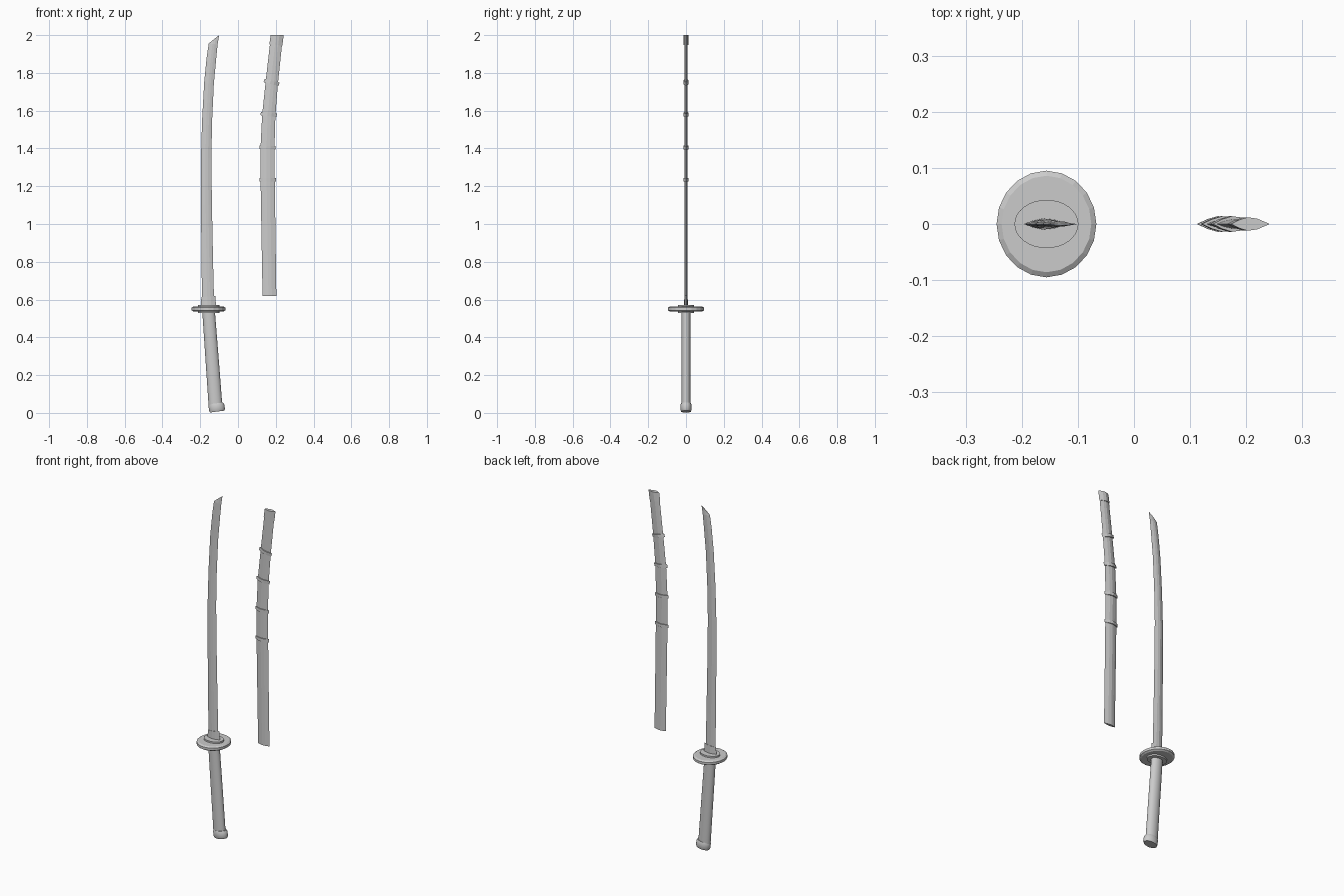
import bpy, math

# Cross-sections: u runs across the width (-1..1), v across the thickness
LENS = [(-1, 0), (-.6, -.6), (-.15, -1), (.35, -.8), (1, 0), (.35, .8), (-.15, 1), (-.6, .6)]


def circle(n):
    return [(math.cos(2 * math.pi * i / n), math.sin(2 * math.pi * i / n)) for i in range(n)]


def loft(name, sections, profile, smooth=False):
    """Skin a profile through sections (left x, left z, right x, right z, half thickness)."""
    verts, faces, n = [], [], len(profile)
    for xl, zl, xr, zr, t in sections:
        for u, v in profile:
            f = (u + 1) / 2
            verts.append((xl + (xr - xl) * f, v * t, zl + (zr - zl) * f))
    for s in range(len(sections) - 1):
        for i in range(n):
            a, b = s * n + i, s * n + (i + 1) % n
            faces.append((a, b, b + n, a + n))
    faces.append(tuple(range(n))[::-1])
    faces.append(tuple(range(len(verts) - n, len(verts))))
    mesh = bpy.data.meshes.new(name)
    mesh.from_pydata(verts, [], faces)
    obj = bpy.data.objects.new(name, mesh)
    bpy.context.collection.objects.link(obj)
    if smooth:
        bpy.ops.object.select_all(action='DESELECT')
        obj.select_set(True)
        bpy.context.view_layer.objects.active = obj
        bpy.ops.object.shade_smooth_by_angle(angle=math.radians(35))
    return obj


def disc(name, rings, n):
    """Stack of flat ovals (x radius, y radius, z) around the sword axis."""
    cx = -.156
    loft(name, [(cx - rx, z, cx + rx, z, ry) for rx, ry, z in rings], circle(n))


# Blade with slanted tip
loft("blade", [
    (-.190, .56, -.126, .56, .007),
    (-.193, .80, -.132, .80, .007),
    (-.196, 1.10, -.138, 1.10, .007),
    (-.196, 1.35, -.141, 1.35, .007),
    (-.190, 1.55, -.137, 1.55, .0065),
    (-.179, 1.75, -.128, 1.74, .006),
    (-.166, 1.88, -.116, 1.87, .006),
    (-.155, 1.955, -.108, 1.95, .005),
    (-.155, 1.956, -.100, 2.0, .002)], LENS)

# Blade collar
loft("blade_collar", [(-.197, .56, -.116, .56, .010), (-.194, .612, -.120, .62, .009)], LENS)

# Guard and its washers
disc("guard", [(.080, .086, .537), (.089, .095, .543), (.089, .095, .557), (.080, .086, .563)], 20)
disc("guard_washers", [(.057, .043, .528), (.057, .043, .572)], 32)

# Slanted grip and pommel
loft("grip", [
    (-.189, .535, -.122, .535, .024),
    (-.172, .28, -.102, .285, .024),
    (-.155, .03, -.083, .04, .024)], circle(20), True)
loft("pommel", [
    (-.153, .046, -.079, .055, .026),
    (-.156, .036, -.073, .046, .030),
    (-.153, .012, -.069, .022, .030),
    (-.149, .002, -.072, .012, .026)][::-1], circle(20), True)

# Scabbard
SCABBARD = [
    (.130, .62, .203, .62, .008),
    (.125, .90, .199, .90, .008),
    (.120, 1.20, .195, 1.20, .008),
    (.119, 1.40, .193, 1.40, .008),
    (.128, 1.58, .198, 1.575, .008),
    (.147, 1.76, .211, 1.74, .008),
    (.170, 1.96, .233, 1.95, .008)]
loft("scabbard", SCABBARD, LENS)

# Scabbard end cap
loft("scabbard_end_cap", [(.166, 1.95, .235, 1.945, .012), (.173, 2.0, .242, 2.0, .012)], LENS)

# Scabbard rings
for i, (xl, xr, z, tilt, lean) in enumerate([
        (.113, .200, 1.235, 0, 0), (.113, .199, 1.405, .002, .001),
        (.120, .205, 1.58, .005, .003), (.138, .217, 1.75, .010, .006)]):
    loft(f"scabbard_ring_{i + 1}", [
        (xl + s * lean / 2, z + tilt + s * .009, xr + s * lean / 2, z - tilt + s * .009, .014)
        for s in (-1, 1)], LENS)
